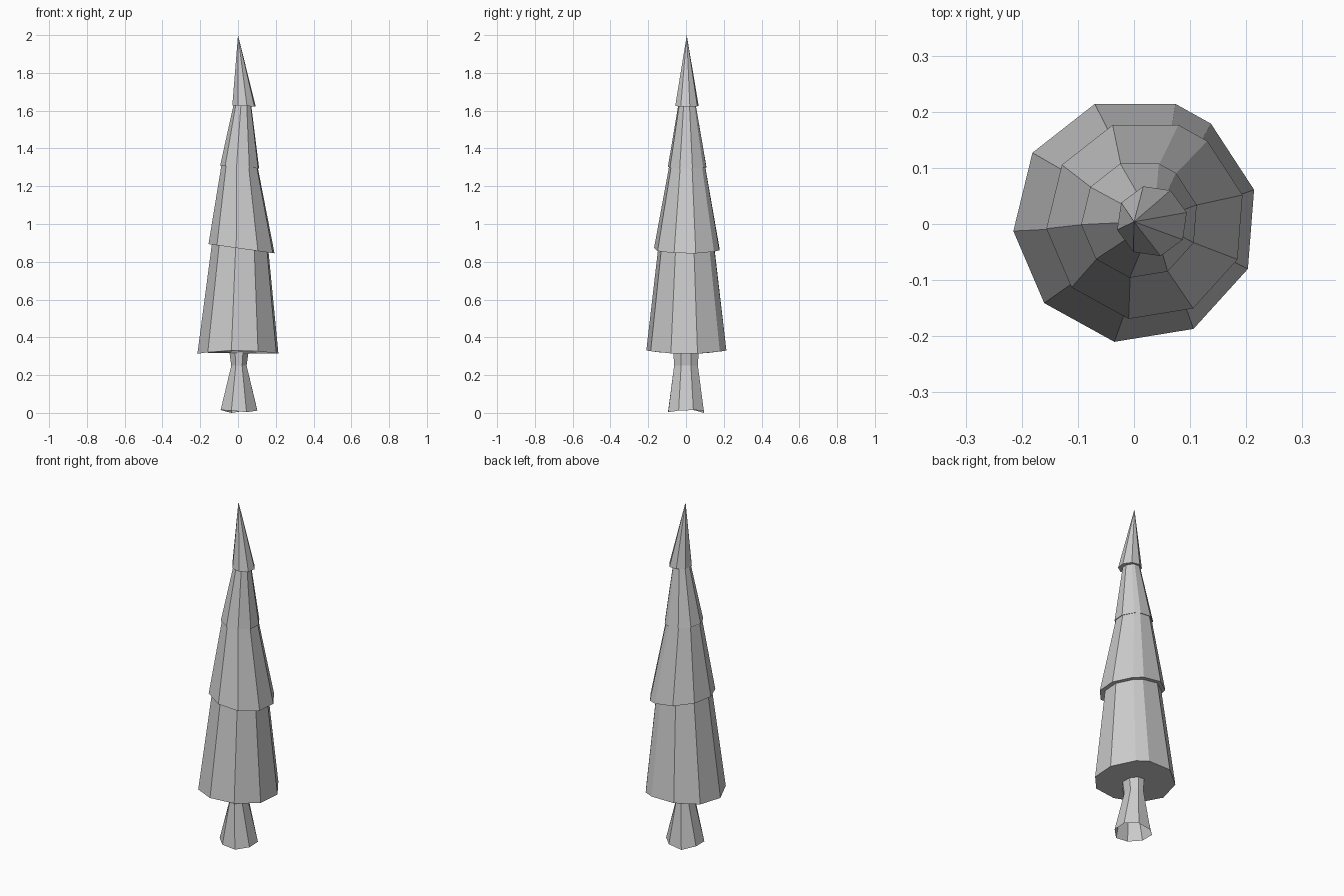
import bpy
import bmesh
import math

if "Cube" in bpy.data.objects:
    bpy.data.objects.remove(bpy.data.objects["Cube"])

# Shared ten-point outline of the branches, as seen from above
OUTLINE = [(-.07, .214), (.074, .214), (.137, .179), (.214, .061), (.203, -.08),
           (.106, -.187), (-.035, -.21), (-.16, -.141), (-.215, -.0125), (-.181, .127)]


def polygon(n, rx, ry, start, cx=0, cy=0):
    step = math.tau / n
    return [(cx + rx * math.cos(start + i * step), cy + ry * math.sin(start + i * step))
            for i in range(n)]


def loft(name, rings, cap_bottom=False, apex=None):
    """Skin equal-sized rings of points, optionally closing both ends."""
    bm = bmesh.new()
    loops = [[bm.verts.new(p) for p in ring] for ring in rings]
    n = len(loops[0])
    for a, b in zip(loops, loops[1:]):
        for i in range(n):
            j = (i + 1) % n
            bm.faces.new((a[i], a[j], b[j], b[i]))
    if cap_bottom:
        bm.faces.new(loops[0])
    if apex:
        tip = bm.verts.new(apex)
        for i in range(n):
            bm.faces.new((loops[-1][i], loops[-1][(i + 1) % n], tip))
    bmesh.ops.recalc_face_normals(bm, faces=bm.faces)
    mesh = bpy.data.meshes.new(name)
    bm.to_mesh(mesh)
    bm.free()
    obj = bpy.data.objects.new(name, mesh)
    bpy.context.collection.objects.link(obj)
    return obj


def branch_ring(scale, cx, cy, z, tilt=0.0, sag=0.0):
    ring = []
    for x, y in OUTLINE:
        px, py = x * scale + cx, y * scale + cy
        ring.append((px, py, z + tilt * (px - cx) + sag * (y * y - x * x)))
    return ring


# Three stacked branch tiers, each overhanging the one below
loft("branches", [
    branch_ring(1.0, 0, 0, .322, sag=.2),
    branch_ring(.70, .012, 0, .872, tilt=-.14),
    branch_ring(.815, .019, .002, .869, tilt=-.14),
    branch_ring(.45, .009, .005, 1.304, tilt=-.08),
    branch_ring(.48, .009, .005, 1.302, tilt=-.08),
    branch_ring(.22, .023, .005, 1.628),
], cap_bottom=True)

# Pointed top tier
top_outline = polygon(8, .064, .064, math.radians(14), .032, .005)
loft("tree_top", [[(x, y, 1.625 - .05 * (x - .032)) for x, y in top_outline]],
     cap_bottom=True, apex=(0, .004, 2))

# Flared trunk, open at the foot with a slightly uneven rim
start = math.pi / 8
foot_z = [.015, .012, 0, .015, .015, .012, .004, .012]
loft("trunk", [
    [(x, y, z) for (x, y), z in zip(polygon(8, .105, .102, start, .005), foot_z)],
    [(x, y, .25) for x, y in polygon(8, .044, .068, start, .005)],
    [(x, y, .33) for x, y in polygon(8, .056, .073, start, .005)],
])
